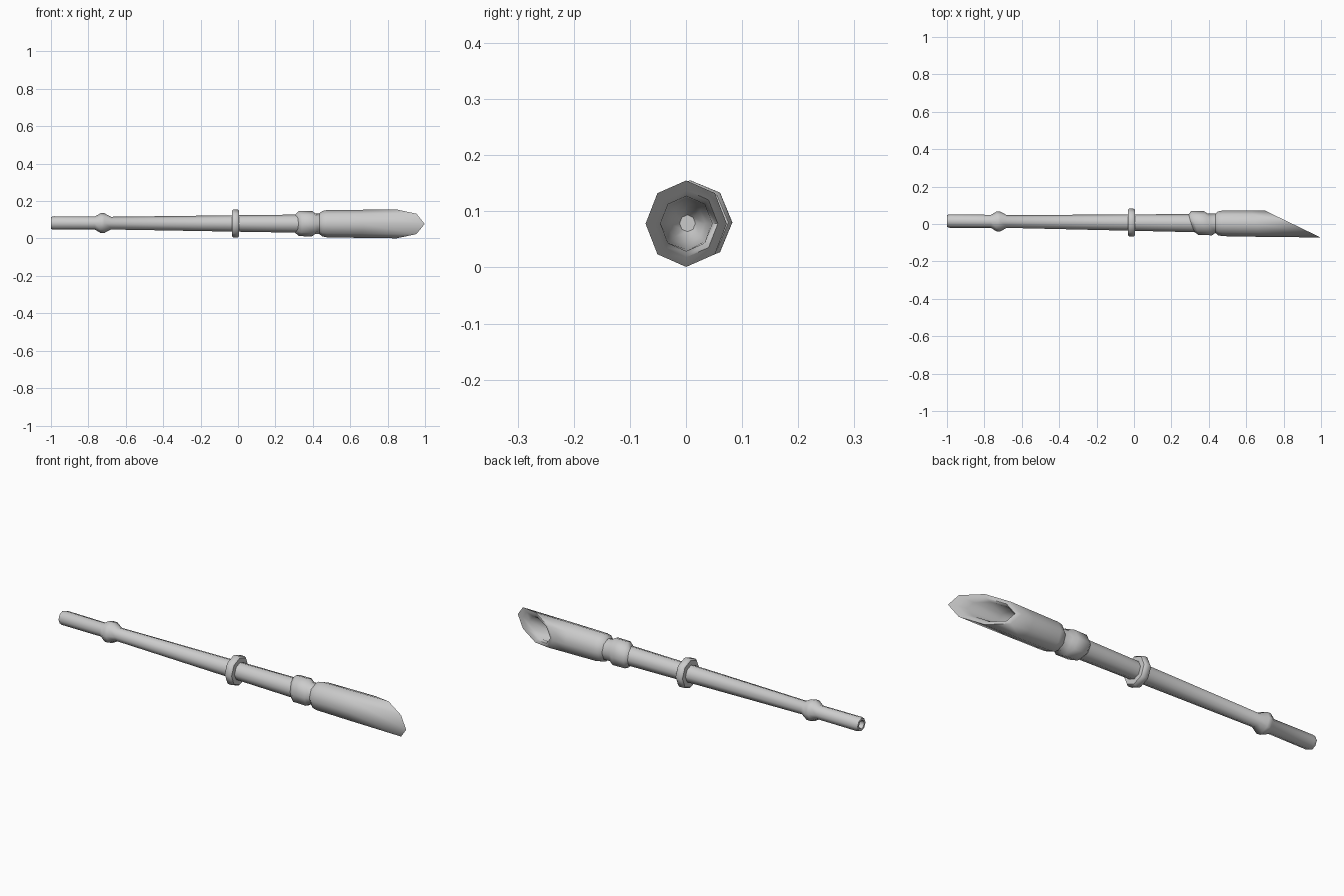
import bpy, math

if "Cube" in bpy.data.objects:
    bpy.data.objects.remove(bpy.data.objects["Cube"])

SIDES = 8


def axis(x):
    # slightly drifting centre line of the pipe
    return 0.016 - 0.0085 * (x + 1), 0.083 - 0.0027 * (x + 1)


def lathe(name, rings, squash=1.0, caps=(False, True), closed=False):
    # rings: (x, radius, slant); slant tips the ring along x across y
    verts, faces = [], []
    for x, r, slant in rings:
        cy, cz = axis(x)
        for i in range(SIDES):
            a = 2 * math.pi * i / SIDES
            verts.append((x - slant * math.cos(a),
                          cy + r * squash * math.cos(a),
                          cz + r * math.sin(a)))
    n = len(rings)
    for k in range(n if closed else n - 1):
        for i in range(SIDES):
            j = (i + 1) % SIDES
            a, b = k * SIDES, (k + 1) % n * SIDES
            faces.append((a + i, b + i, b + j, a + j))
    if caps[0] and not closed:
        faces.append(tuple(range(SIDES)))
    if caps[1] and not closed:
        faces.append(tuple((n - 1) * SIDES + i for i in reversed(range(SIDES))))
    mesh = bpy.data.meshes.new(name)
    mesh.from_pydata(verts, [], faces)
    ob = bpy.data.objects.new(name, mesh)
    bpy.context.collection.objects.link(ob)
    bpy.ops.object.select_all(action='DESELECT')
    ob.select_set(True)
    bpy.context.view_layer.objects.active = ob
    bpy.ops.object.mode_set(mode='EDIT')
    bpy.ops.mesh.select_all(action='SELECT')
    bpy.ops.mesh.normals_make_consistent(inside=False)
    bpy.ops.object.mode_set(mode='OBJECT')
    bpy.ops.object.shade_smooth_by_angle(angle=math.radians(50))
    return ob


# long stem with a hollow mouth end and a small knob
lathe("stem", [
    (-0.90, 0.012, 0), (-0.98, 0.018, 0), (-1.0, 0.021, 0), (-1.0, 0.032, 0),
    (-0.985, 0.036, 0), (-0.765, 0.035, 0), (-0.735, 0.053, 0),
    (-0.715, 0.053, 0), (-0.68, 0.034, 0), (0.0, 0.044, 0), (0.36, 0.049, 0),
], caps=(True, True))

# rounded ring around the middle
lathe("middle_ring", [
    (-0.033, 0.048, 0), (-0.033, 0.068, 0), (-0.025, 0.075, 0),
    (-0.003, 0.075, 0), (0.006, 0.068, 0), (0.006, 0.040, 0),
    (-0.033, 0.040, 0)], closed=True)

# slanted collar in front of the blade
lathe("collar", [
    (0.305, 0.048, 0.015), (0.325, 0.067, 0.02), (0.395, 0.068, 0.022),
    (0.415, 0.054, 0.02), (0.46, 0.055, 0)], squash=0.95, caps=(True, True))

# hollow scoop cut off at a slant, with a soft inward lip
lathe("scoop", [
    (0.435, 0.055, 0), (0.45, 0.068, 0), (0.475, 0.073, 0),
    (0.65, 0.075, 0.02), (0.848, 0.077, 0.15), (0.842, 0.060, 0.118),
    (0.815, 0.049, 0.098), (0.70, 0.046, 0.04), (0.60, 0.034, 0),
    (0.57, 0.015, 0)], squash=0.94, caps=(True, True))
